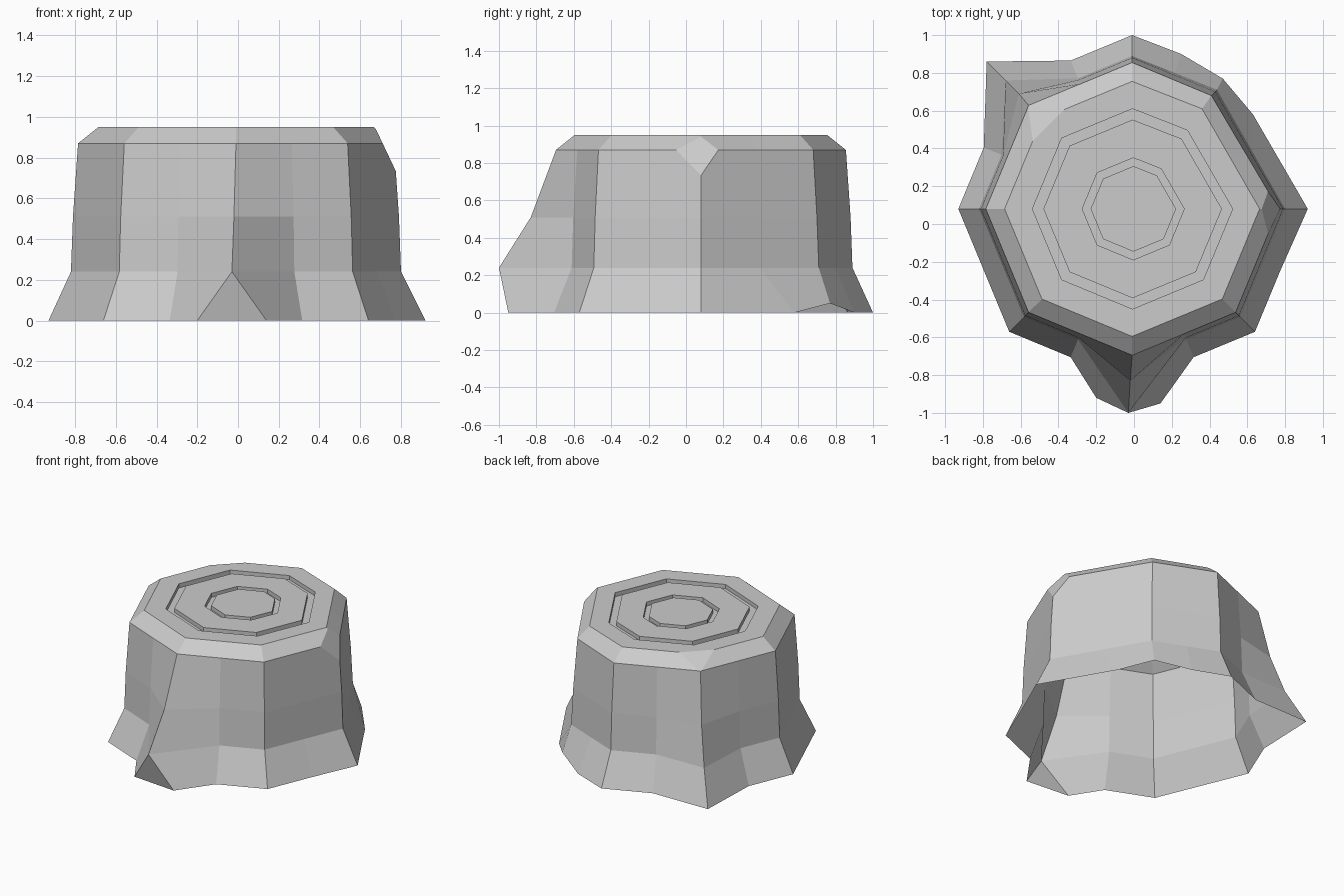
import bpy, bmesh, math
from mathutils import Vector

if "Cube" in bpy.data.objects:
    bpy.data.objects.remove(bpy.data.objects["Cube"])

CY = 0.08          # trunk centre in y
N = 16             # eight corners (even) with a midpoint between each (odd)
RIGHT, BACK_RIGHT, BACK, BACK_LEFT, FRONT = 0, 2, 4, 6, 12


def octagon(r, moved=None):
    """Octagon corners with edge midpoints; moved relocates single points as (x, y)."""
    moved = moved or {}
    pts = [None] * N
    for i in range(0, N, 2):
        a = math.tau * i / N
        pts[i] = (r * math.cos(a) - 0.01, CY + r * math.sin(a))
    if BACK_RIGHT in moved:      # this corner also drags its midpoints
        pts[BACK_RIGHT] = moved[BACK_RIGHT]
    for i in range(1, N, 2):
        p, q = pts[i - 1], pts[(i + 1) % N]
        pts[i] = ((p[0] + q[0]) / 2, (p[1] + q[1]) / 2)
    for i, p in moved.items():
        pts[i] = p
    return pts


bm = bmesh.new()


def ring(pts, z):
    return [bm.verts.new((x, y, z)) for x, y in pts]


# Trunk rings, bottom to top, with root corners pulled out
base = ring(octagon(0.92, {BACK_RIGHT: (0.47, 0.77), 1: (0.63, 0.58), 3: (0.25, 0.90),
                           RIGHT: (0.92, 0.08), BACK_LEFT: (-0.78, 0.86),
                           FRONT: (-0.20, -0.92)}), 0)
base[BACK_RIGHT].co.z = 0.05
toe = bm.verts.new((0.14, -0.95, 0))     # second toe of the front root
rings = [
    base,
    ring(octagon(0.81, {BACK_RIGHT: (0.44, 0.71), BACK_LEFT: (-0.68, 0.76),
                        FRONT: (-0.03, -1.0)}), 0.24),
    ring(octagon(0.80, {BACK_RIGHT: (0.43, 0.70), BACK_LEFT: (-0.61, 0.69),
                        FRONT: (-0.02, -0.83)}), 0.51),
    ring(octagon(0.775, {BACK_RIGHT: (0.41, 0.68)}), 0.87),
]

# Top bevel and the two growth-ring grooves
top = octagon(0.675, {BACK_RIGHT: (0.36, 0.61)})
HI, LO = 0.95, 0.92
for s, z in [(1, HI), (0.785, HI), (0.785, LO), (0.70, LO), (0.70, HI),
             (0.40, HI), (0.40, LO), (0.335, LO), (0.335, HI)]:
    rings.append(ring([(x * s, CY + (y - CY) * s) for x, y in top], z))

for k in range(len(rings) - 1):
    lo, up = rings[k], rings[k + 1]
    for i in range(N):
        j = (i + 1) % N
        a = toe if k == 0 and i == FRONT else lo[i]
        bm.faces.new((a, lo[j], up[j], up[i]))
bm.faces.new((base[FRONT], toe, rings[1][FRONT]))
bm.faces.new(rings[-1])


def chip(point, normal):
    """Slice a corner off and close the cut."""
    res = bmesh.ops.bisect_plane(bm, geom=bm.verts[:] + bm.edges[:] + bm.faces[:],
                                 plane_co=Vector(point), plane_no=Vector(normal).normalized(),
                                 clear_outer=True)
    cut = [e for e in res["geom_cut"] if isinstance(e, bmesh.types.BMEdge)]
    bmesh.ops.edgeloop_fill(bm, edges=cut)


# Chipped rim corners: right and back left
chip((0.762, CY, 0.76), (0.19, 0, 0.09))
d = math.sqrt(0.5)
chip((-0.69 * d, 0.69 * d, 0.95), (-0.08 * d, 0.08 * d, 0.145))

bmesh.ops.recalc_face_normals(bm, faces=bm.faces[:])
if max(bm.faces, key=lambda f: f.calc_center_median().z).normal.z < 0:
    bmesh.ops.reverse_faces(bm, faces=bm.faces[:])

mesh = bpy.data.meshes.new("tree_stump")
bm.to_mesh(mesh)
bm.free()
bpy.context.collection.objects.link(bpy.data.objects.new("tree_stump", mesh))
